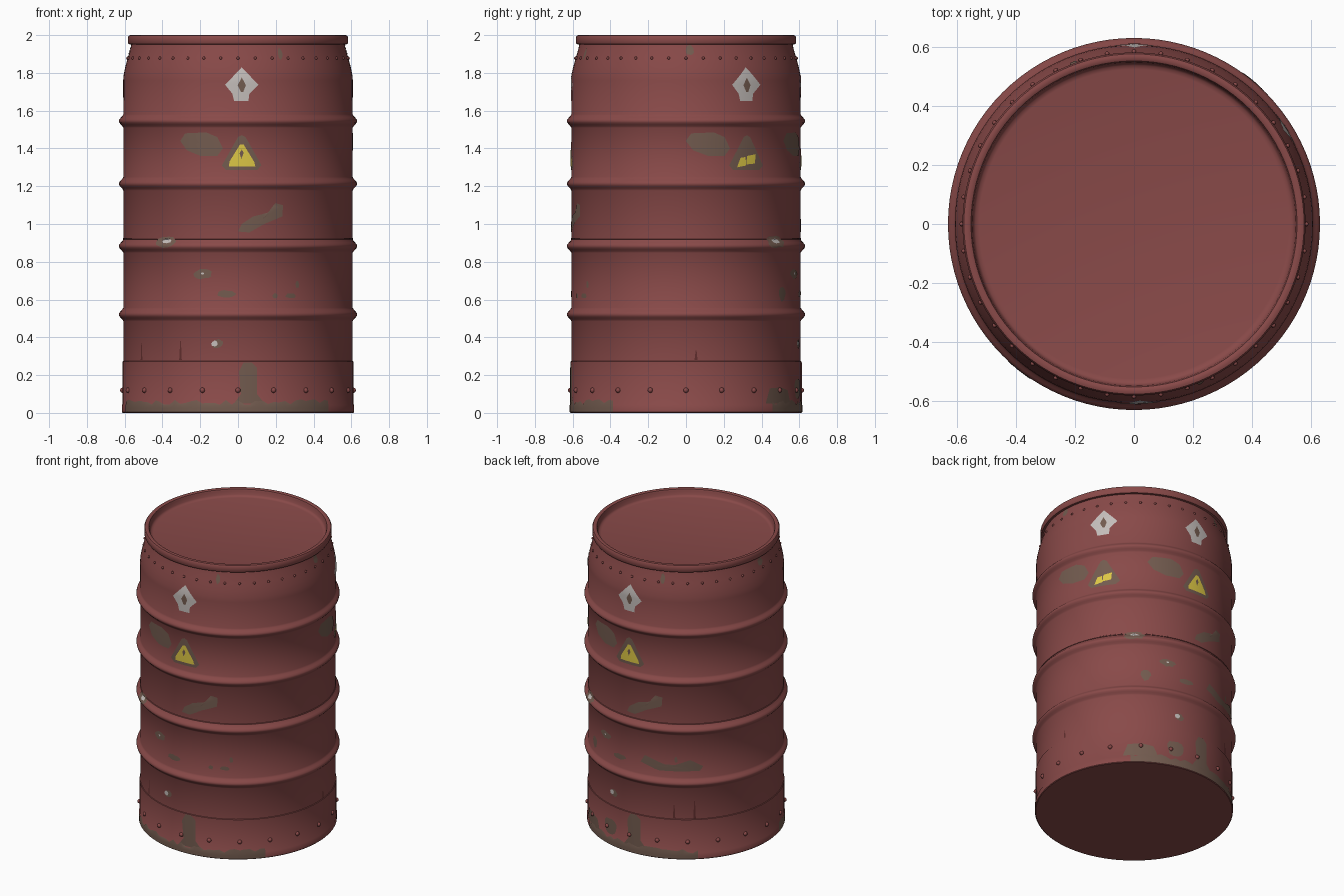
import bpy, bmesh, math, random
from mathutils import Matrix

if "Cube" in bpy.data.objects:
    bpy.data.objects.remove(bpy.data.objects["Cube"])
random.seed(4)
R = 0.608
SEG = 96


def material(name, rgb):
    m = bpy.data.materials.new(name)
    m.diffuse_color = (*rgb, 1)
    m.use_nodes = True
    m.node_tree.nodes["Principled BSDF"].inputs["Base Color"].default_value = m.diffuse_color
    return m


RED = material("faded_red", (0.25, 0.068, 0.066))
RUST = material("brown_rust", (0.17, 0.105, 0.078))
WHITE = material("chalk_white", (0.55, 0.51, 0.49))
YELLOW = material("warning_yellow", (0.72, 0.57, 0.06))
DARK = material("dark_red_stain", (0.12, 0.028, 0.027))


def finish(name, bm, mat):
    me = bpy.data.meshes.new(name)
    bm.to_mesh(me)
    bm.free()
    me.materials.append(mat)
    ob = bpy.data.objects.new(name, me)
    bpy.context.collection.objects.link(ob)
    bpy.ops.object.select_all(action='DESELECT')
    ob.select_set(True)
    bpy.context.view_layer.objects.active = ob
    bpy.ops.object.shade_smooth_by_angle(angle=math.radians(38))
    return ob


# Side profile (radius, height): bottom rim, lower band, four hoops, neck
side = [(0.610, 0.0), (0.614, 0.004), (0.614, 0.042), (0.611, 0.046),
        (0.611, 0.272), (0.607, 0.274)]
for zc in (0.521, 0.883, 1.213, 1.545):
    side += [(0.607 + 0.024 * (0.5 + 0.5 * math.cos(t * math.pi)) ** 0.8, zc + 0.036 * t)
             for t in (-1, -0.75, -0.5, -0.25, 0, 0.25, 0.5, 0.75, 1)]
    if zc == 0.883:
        side += [(0.610, 0.920), (0.610, 0.925), (0.607, 0.927)]
side += [(0.608, 1.76), (0.605, 1.79), (0.597, 1.83), (0.584, 1.88), (0.570, 1.925),
         (0.565, 1.950)]
# Rolled top rim and sunken lid
rim = [(0.578, 1.952), (0.582, 1.958), (0.582, 1.990), (0.577, 1.998), (0.570, 2.0),
       (0.560, 2.0), (0.553, 1.996), (0.549, 1.985), (0.546, 1.962), (0.538, 1.953),
       (0.525, 1.950)]


def surface(z):
    for (r0, z0), (r1, z1) in zip(side, side[1:]):
        if z0 <= z <= z1 and z1 > z0:
            return r0 + (r1 - r0) * (z - z0) / (z1 - z0)
    return side[-1][0]


def polar(r, a, z):
    return (r * math.cos(a), r * math.sin(a), z)


# Drum body, lathed in one piece and capped at both ends
bm = bmesh.new()
loops = [[bm.verts.new(polar(r, 2 * math.pi * i / SEG, z)) for i in range(SEG)]
         for r, z in side + rim]
for lo, hi in zip(loops, loops[1:]):
    for i in range(SEG):
        j = (i + 1) % SEG
        bm.faces.new((lo[i], lo[j], hi[j], hi[i]))
bm.faces.new(loops[0][::-1])
bm.faces.new(loops[-1])
finish("drum_body", bm, RED)


# Rivet rows
def rivets(name, count, z, size):
    bm = bmesh.new()
    for k in range(count):
        a = 2 * math.pi * k / count - math.pi / 2
        bmesh.ops.create_uvsphere(bm, u_segments=10, v_segments=6, radius=size,
                                  matrix=Matrix.Translation(polar(surface(z), a, z)))
    finish(name, bm, RED)


rivets("lower_rivets", 20, 0.12, 0.014)
rivets("upper_rivets", 40, 1.878, 0.008)


# Painted plates that hug the drum: outline is (arc distance, height)
def plate(bm, a0, outline, off):
    pts = []
    for p, q in zip(outline, outline[1:] + outline[:1]):
        n = max(1, int(math.dist(p, q) / 0.025))
        pts += [(p[0] + (q[0] - p[0]) * i / n, p[1] + (q[1] - p[1]) * i / n) for i in range(n)]
    cs = sum(p[0] for p in pts) / len(pts)
    cz = sum(p[1] for p in pts) / len(pts)
    base = math.radians(a0)

    def vert(s, z):
        return bm.verts.new(polar(surface(z) + off, base + s / R, z))
    centre = vert(cs, cz)
    prev = None
    for k in range(1, 7):
        f = k / 6
        ring = [vert(cs + (s - cs) * f, cz + (z - cz) * f) for s, z in pts]
        for i in range(len(ring)):
            j = (i + 1) % len(ring)
            if prev:
                bm.faces.new((prev[i], ring[i], ring[j], prev[j]))
            else:
                bm.faces.new((centre, ring[i], ring[j]))
        prev = ring


def blob(s, z, rs, rz, wobble=0.15):
    out = []
    for i in range(14):
        t = 2 * math.pi * i / 14
        k = 1 + random.uniform(-wobble, wobble)
        out.append((s + rs * k * math.cos(t), z + rz * k * math.sin(t)))
    return out


rust, white, yellow, flame, stain = (bmesh.new() for _ in range(5))

# Hazard labels with the bare patch beside each, three around the drum
for a0, worn in ((-90, False), (30, True), (88, False)):
    plate(rust, a0, [(-.32, 1.44), (-.28, 1.39), (-.20, 1.36), (-.11, 1.36), (-.08, 1.40),
                     (-.11, 1.46), (-.17, 1.485), (-.29, 1.48)], 0.002)
    plate(rust, a0, [(-.085, 1.31), (-.06, 1.285), (.10, 1.285), (.125, 1.31), (.04, 1.46),
                     (.02, 1.47), (0, 1.46)], 0.003)
    plate(white, a0, [(.02, 1.83), (-.068, 1.737), (-.03, 1.69), (-.02, 1.65), (.055, 1.65),
                      (.06, 1.69), (.108, 1.737)], 0.002)
    plate(flame, a0, [(.02, 1.775), (-.002, 1.735), (.015, 1.70), (.028, 1.70),
                      (.042, 1.735)], 0.004)
    if worn:
        plate(yellow, a0, [(-.04, 1.30), (.015, 1.31), (.01, 1.355), (-.02, 1.35)], 0.005)
        plate(yellow, a0, [(.015, 1.315), (.07, 1.32), (.075, 1.37), (.02, 1.36)], 0.005)
    else:
        plate(yellow, a0, [(-.048, 1.305), (.092, 1.305), (.085, 1.33), (.03, 1.42),
                           (.01, 1.42), (-.045, 1.33)], 0.005)
        plate(flame, a0, [(.02, 1.395), (.008, 1.375), (.017, 1.345), (.03, 1.375)], 0.007)

# Worn patches, the same on front and back
for a0 in (-90, 88):
    plate(rust, a0, [(0, .96), (.06, .955), (.14, 1.0), (.24, 1.04), (.245, 1.10),
                     (.20, 1.11), (.16, 1.06), (.08, 1.04), (.02, 1.0)], 0.002)
    for s, z, rs, rz in ((-.40, .905, .065, .032), (-.19, .735, .05, .026),
                         (-.06, .63, .05, .018), (.20, .62, .015, .014),
                         (.29, .62, .03, .014), (.33, .68, .01, .02),
                         (-.11, .365, .03, .024), (.24, 1.90, .014, .032)):
        plate(rust, a0, blob(s, z, rs, rz), 0.002)
    for s, z, rs, rz in ((-.40, .91, .028, .013), (-.19, .738, .008, .006),
                         (-.125, .367, .016, .015)):
        plate(white, a0, blob(s, z, rs, rz), 0.004)
    plate(rust, a0, [(-.02, .05), (.14, .05), (.10, .10), (.10, .24), (.07, .268),
                     (.03, .268), (.005, .22), (.015, .10)], 0.002)

# Extra rust on the back, right side and neck
plate(rust, 88, [(.10, .64), (.22, .60), (.48, .605), (.50, .635), (.42, .68), (.36, .645),
                 (.22, .645), (.13, .69)], 0.0025)
plate(rust, 57, blob(0, .63, .03, .04), 0.002)
plate(rust, 52, [(-.09, .05), (.13, .05), (.10, .12), (.03, .135), (-.06, .13)], 0.002)
plate(rust, 75, blob(0, .13, .06, .05), 0.002)
for a in (2, 178):
    plate(rust, a, blob(0, 1.92, .025, .025), 0.002)


# Uneven rust creeping up from the bottom rim
def rust_band(start, end):
    cols = []
    for a in range(start, end + 1, 3):
        top = 0.052 + random.uniform(-0.012, 0.02)
        cols.append([rust.verts.new(polar(surface(z) + 0.0015, math.radians(a), z))
                     for z in (0.004, 0.025, 0.042, max(0.043, top))])
    for c, d in zip(cols, cols[1:]):
        for i in range(3):
            rust.faces.new((c[i], d[i], d[i + 1], c[i + 1]))


rust_band(195, 321)
rust_band(48, 132)

# Thin dark runs above the lower seam
for a, h in ((-120, .10), (-147, .09), (118, .09), (130, .12), (5, .05)):
    plate(stain, a, [(-.008, .28), (.008, .28), (.003, .28 + h), (-.002, .28 + h)], 0.002)

finish("rust_patches", rust, RUST)
finish("diamond_labels", white, WHITE)
finish("warning_triangles", yellow, YELLOW)
finish("label_marks", flame, RUST)
finish("dark_runs", stain, DARK)
